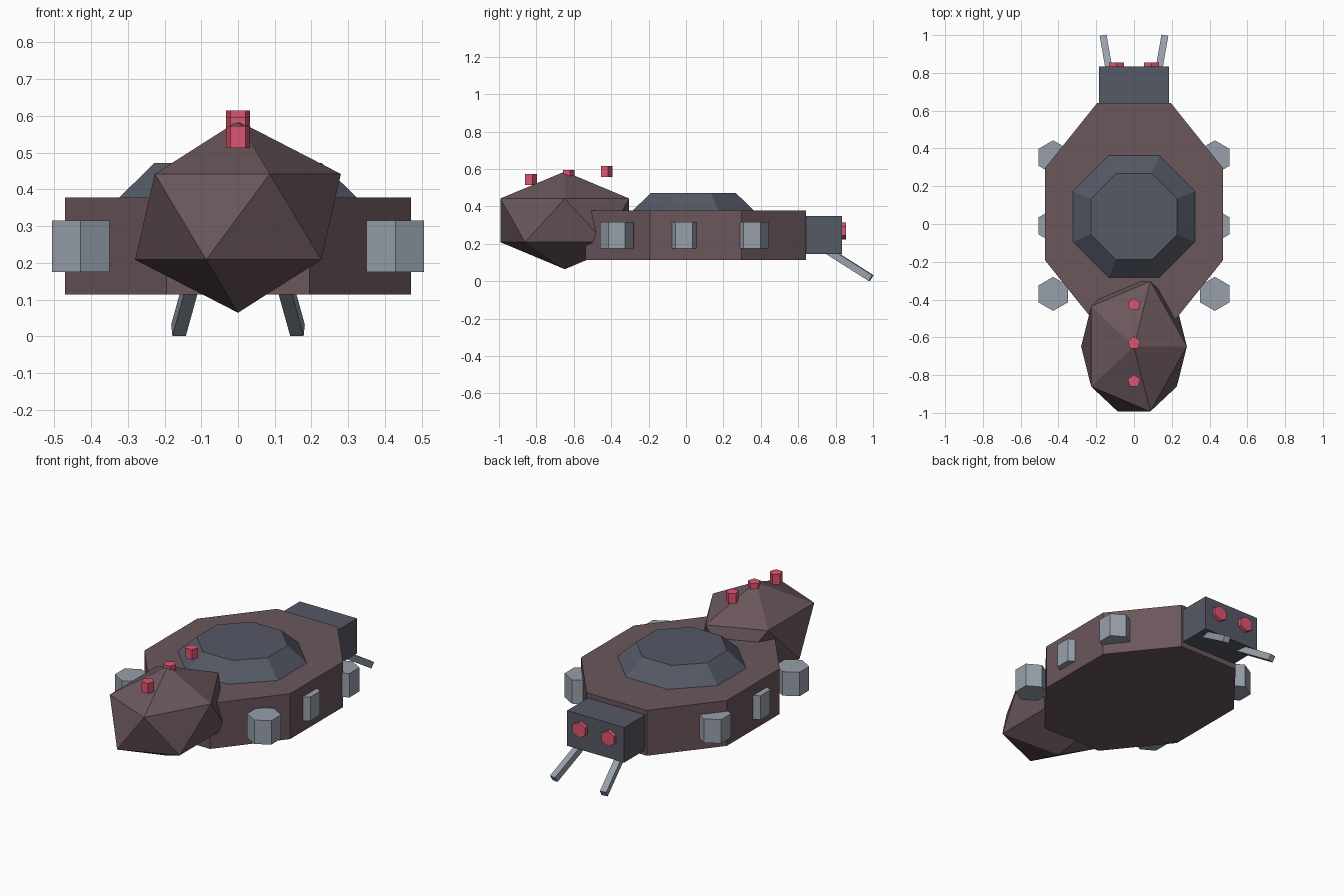
import bpy
from math import pi
from mathutils import Vector

if "Cube" in bpy.data.objects:
    bpy.data.objects.remove(bpy.data.objects["Cube"])


def material(name, rgb):
    m = bpy.data.materials.new(name)
    m.diffuse_color = (*rgb, 1)
    m.use_nodes = True
    m.node_tree.nodes["Principled BSDF"].inputs["Base Color"].default_value = m.diffuse_color
    return m


SHELL = material("dusky_brown", (0.145, 0.095, 0.108))
DARK = material("dark_slate", (0.09, 0.10, 0.13))
METAL = material("pale_steel", (0.31, 0.35, 0.40))
RED = material("red_glow", (0.72, 0.09, 0.165))


def finish(name, mat, scale=(1, 1, 1)):
    ob = bpy.context.object
    ob.name = name
    ob.scale = scale
    ob.data.materials.append(mat)
    return ob


def prism(name, mat, sides, radius, height, loc, rot=(0, 0, 0), top=None, scale=(1, 1, 1)):
    bpy.ops.mesh.primitive_cone_add(vertices=sides, radius1=radius,
                                    radius2=radius if top is None else top,
                                    depth=height, location=loc, rotation=rot)
    return finish(name, mat, scale)


def turn_octagon(ob):
    # bake the eighth-turn so that a flat side faces each axis before scaling
    for v in ob.data.vertices:
        x, y, z = v.co
        c, s = 0.92388, 0.382683
        v.co = (c * x - s * y, s * x + c * y, z)


# Octagonal body and raised deck
turn_octagon(prism("body", SHELL, 8, 1, 0.265, (0, 0.052, 0.2455), scale=(0.51, 0.637, 1)))
turn_octagon(prism("top_deck", DARK, 8, 0.357, 0.1, (0, 0.039, 0.421), top=0.247))

# Faceted abdomen at the front
bpy.ops.mesh.primitive_ico_sphere_add(subdivisions=1, radius=1, location=(0, -0.648, 0.325))
finish("abdomen", SHELL, (0.313, 0.405, 0.261))

# Row of studs climbing over the abdomen
for i, (y, z) in enumerate([(-0.832, 0.5425), (-0.63, 0.566), (-0.427, 0.585)]):
    prism(f"stud_{i + 1}", RED, 5, 0.035, 0.059, (0, y, z))

# Head block
bpy.ops.mesh.primitive_cube_add(size=1, location=(0, 0.65, 0.247))
finish("head", DARK, (0.37, 0.37, 0.205))

for side, s in (("left", -1), ("right", 1)):
    # Leg pods
    for i, y in enumerate((-0.37, -0.01, 0.353)):
        prism(f"{side}_pod_{i + 1}", METAL, 6, 0.09, 0.14, (s * 0.428, y, 0.245))

    # Eyes
    prism(f"{side}_eye", RED, 6, 0.046, 0.06, (s * 0.093, 0.826, 0.268), rot=(pi / 2, 0, 0))

    # Mandibles: square bars angled down and outward
    start, end = Vector((s * 0.12, 0.75, 0.168)), Vector((s * 0.162, 0.99, 0.016))
    d = end - start
    bpy.ops.mesh.primitive_cube_add(size=1, location=(start + end) / 2,
                                    rotation=d.to_track_quat('Y', 'Z').to_euler())
    finish(f"{side}_mandible", METAL, (0.037, d.length, 0.037))
